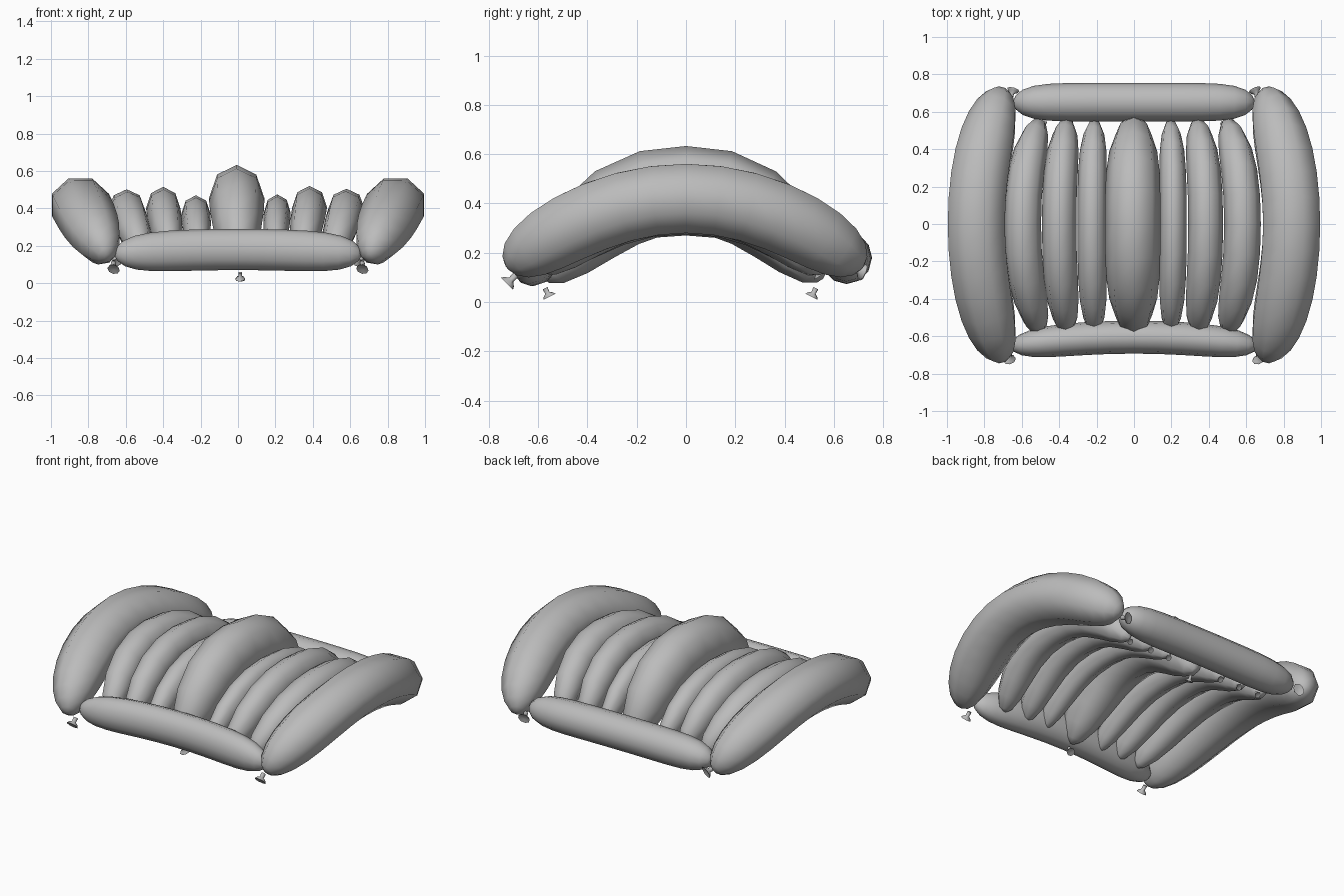
import bpy, bmesh, math
from mathutils import Vector

if "Cube" in bpy.data.objects:
    bpy.data.objects.remove(bpy.data.objects["Cube"])

grey = bpy.data.materials.new("balloon grey")
grey.diffuse_color = (0.5, 0.5, 0.5, 1)
grey.use_nodes = True
grey.node_tree.nodes["Principled BSDF"].inputs["Base Color"].default_value = grey.diffuse_color


def finish(name, bm):
    bmesh.ops.recalc_face_normals(bm, faces=bm.faces)
    me = bpy.data.meshes.new(name)
    bm.to_mesh(me)
    bm.free()
    me.materials.append(grey)
    ob = bpy.data.objects.new(name, me)
    bpy.context.collection.objects.link(ob)
    bpy.context.view_layer.objects.active = ob
    ob.select_set(True)
    bpy.ops.object.shade_smooth_by_angle(angle=math.radians(65))
    ob.select_set(False)


def skin(bm, rings):
    loops = [[bm.verts.new(p) for p in r] for r in rings]
    n = len(loops[0])
    for a, b in zip(loops, loops[1:]):
        for i in range(n):
            j = (i + 1) % n
            bm.faces.new((a[i], a[j], b[j], b[i]))
    bm.faces.new(loops[0])
    bm.faces.new(loops[-1])


def balloon(name, start, mid, end, wide, tall, powers, rings, sides, turn=0.0, curve=2.0):
    """Inflated tube on an arch through three points, rounded at its ends."""
    a, m, b = Vector(start), Vector(mid), Vector(end)
    bend, slope = (a + b) / 2 - m, (b - a) / 2
    ref = Vector((1, 0, 0)) if abs(slope.y) > abs(slope.x) else Vector((0, 1, 0))
    bm, out = bmesh.new(), []
    for k in range(rings + 1):
        t = 0.998 * math.sin((2 * k / rings - 1) * math.pi / 2)
        c = m + slope * t + bend * abs(t) ** curve
        tan = (slope + bend * math.copysign(curve * abs(t) ** (curve - 1), t)).normalized()
        s = (ref - tan * ref.dot(tan)).normalized()
        n = tan.cross(s)
        rw, rt = (max(0.05, math.sqrt(1 - abs(t) ** p)) for p in powers)
        ring = []
        for i in range(sides):
            q = 2 * math.pi * i / sides + turn
            ring.append(c + s * wide * rw * math.cos(q) + n * tall * rt * math.sin(q))
        out.append(ring)
    skin(bm, out)
    finish(name, bm)


def knot(name, pos, direction, size):
    """Tied nozzle: narrow neck, flared lip, hollow centre."""
    p, d = Vector(pos), Vector(direction).normalized()
    s = d.orthogonal().normalized()
    n = d.cross(s)
    rings = []
    for h, r in ((-0.9, 0.4), (-0.2, 0.35), (0.1, 0.8), (0.4, 1.0), (0.25, 0.3)):
        rings.append([p + d * h * size + (s * math.cos(q) + n * 0.8 * math.sin(q)) * r * size
                      for q in [i * math.pi / 4 for i in range(8)]])
    bm = bmesh.new()
    skin(bm, rings)
    finish(name, bm)


# Arched side tubes with their knots
for side, word in ((-1, "left"), (1, "right")):
    balloon(f"{word}_side_tube", (side * 0.70, -0.725, 0.14), (side * 0.843, 0, 0.42),
            (side * 0.70, 0.715, 0.14), 0.165, 0.152, (4.5, 7), 18, 8, math.pi / 8)
    knot(f"{word}_front_knot", (side * 0.665, -0.715, 0.085), (0, -0.7, -0.7), 0.038)
    knot(f"{word}_back_knot", (side * 0.65, 0.705, 0.125), (-side * 0.3, 0.8, -0.3), 0.038)

# Cross tubes at front and back
balloon("front_tube", (-0.66, -0.655, 0.155), (0, -0.605, 0.18), (0.66, -0.655, 0.155),
        0.088, 0.11, (6, 6), 16, 12)
balloon("back_tube", (-0.645, 0.65, 0.17), (0, 0.652, 0.18), (0.645, 0.65, 0.17),
        0.103, 0.105, (7, 7), 16, 12)

# Large central rib
balloon("centre_rib", (0, -0.57, 0.085), (-0.007, 0, 0.455), (0, 0.545, 0.085),
        0.148, 0.178, (4, 4), 12, 8, 0, 2.35)
knot("centre_front_knot", (0.012, -0.56, 0.032), (0, 0.5, -1), 0.03)
knot("centre_back_knot", (0.012, 0.515, 0.032), (0, -0.5, -1), 0.03)

# Slim ribs: middle x, end x, half width, middle height, half height
ribs = ((-0.595, -0.50, 0.098, 0.392, 0.110), (-0.40, -0.355, 0.092, 0.400, 0.115),
        (-0.225, -0.21, 0.078, 0.370, 0.100), (0.21, 0.195, 0.072, 0.375, 0.100),
        (0.383, 0.335, 0.093, 0.405, 0.115), (0.58, 0.495, 0.098, 0.395, 0.110))
for i, (xm, xe, w, zm, h) in enumerate(ribs, 1):
    balloon(f"rib_{i}", (xe, -0.585, 0.12), (xm, 0, zm), (xe, 0.55, 0.115),
            w, h, (5, 5), 12, 8, 0, 2.3)
    knot(f"rib_{i}_back_knot", (xe * 0.97, 0.535, 0.11), (0, 0.6, -1), 0.022)
